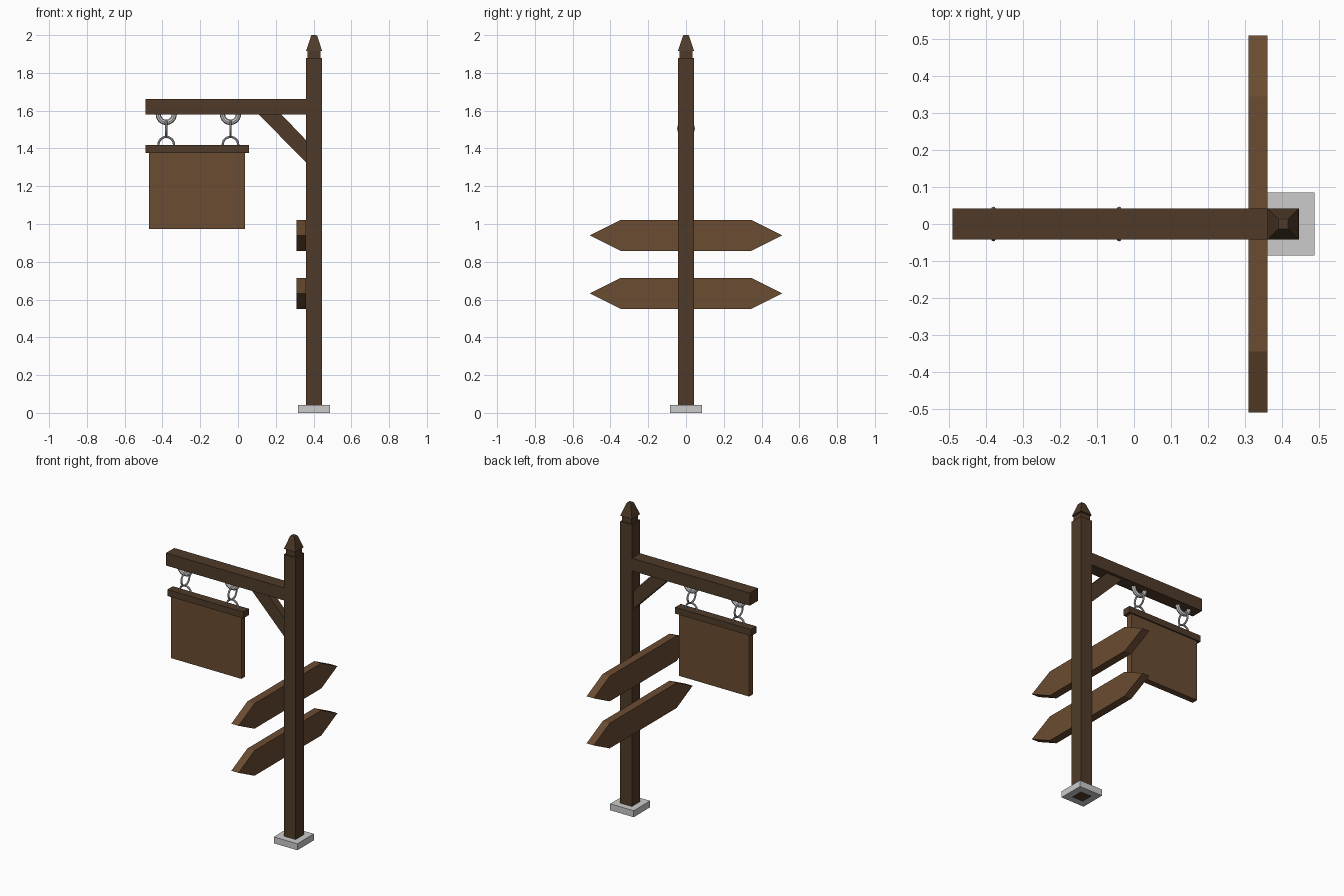
import bpy, bmesh
from math import pi
from mathutils import Vector

if "Cube" in bpy.data.objects:
    bpy.data.objects.remove(bpy.data.objects["Cube"])


def material(name, rgb):
    m = bpy.data.materials.new(name)
    m.diffuse_color = (*rgb, 1)
    m.use_nodes = True
    m.node_tree.nodes["Principled BSDF"].inputs["Base Color"].default_value = m.diffuse_color
    return m


DARK = material("dark_wood", (0.08, 0.044, 0.022))
LIGHT = material("light_wood", (0.145, 0.072, 0.031))
PX = 0.403  # post centre


def finish(name, bm, mat):
    bmesh.ops.recalc_face_normals(bm, faces=bm.faces)
    me = bpy.data.meshes.new(name)
    bm.to_mesh(me)
    bm.free()
    ob = bpy.data.objects.new(name, me)
    bpy.context.collection.objects.link(ob)
    if mat:
        me.materials.append(mat)
    return ob


def prism(name, points, direction, mat):
    """Extrude a closed planar outline along a direction."""
    bm = bmesh.new()
    face = bm.faces.new([bm.verts.new(p) for p in points])
    ext = bmesh.ops.extrude_face_region(bm, geom=[face], use_keep_orig=True)
    moved = [v for v in ext["geom"] if isinstance(v, bmesh.types.BMVert)]
    bmesh.ops.translate(bm, verts=moved, vec=Vector(direction))
    return finish(name, bm, mat)


def box(name, x0, x1, hy, z0, z1, mat):
    pts = [(x0, -hy, z0), (x1, -hy, z0), (x1, -hy, z1), (x0, -hy, z1)]
    return prism(name, pts, (0, 2 * hy, 0), mat)


def square_loft(name, profile, mat, closed=False):
    """Sweep (half width, z) points round the post as square rings."""
    bm = bmesh.new()
    rings = [[bm.verts.new((PX + sx * h, sy * h, z))
              for sx, sy in ((-1, -1), (1, -1), (1, 1), (-1, 1))] for h, z in profile]
    pairs = list(zip(rings, rings[1:]))
    if closed:
        pairs.append((rings[-1], rings[0]))
    else:
        bm.faces.new(rings[0])
        bm.faces.new(rings[-1])
    for a, b in pairs:
        for i in range(4):
            j = (i + 1) % 4
            bm.faces.new((a[i], a[j], b[j], b[i]))
    return finish(name, bm, mat)


def ring(name, x, z, major, minor, rotation):
    bpy.ops.mesh.primitive_torus_add(location=(x, 0, z), rotation=rotation, major_radius=major,
                                     minor_radius=minor, major_segments=24, minor_segments=8)
    bpy.context.object.name = name
    bpy.ops.object.shade_smooth_by_angle()


# Post with stone collar and pointed finial
square_loft("post", [(0.0425, 0), (0.0425, 1.88)], DARK)
square_loft("base_collar", [(0.0425, 0), (0.085, 0), (0.085, 0.042), (0.0425, 0.042)], None, True)
square_loft("finial", [(0.034, 1.88), (0.034, 1.915), (0.042, 1.917), (0.017, 1.994), (0.013, 2.0)], DARK)

# Cross arm and diagonal brace
box("cross_arm", -0.49, 0.361, 0.0425, 1.58, 1.662, DARK)
prism("brace", [(0.11, -0.025, 1.58), (0.23, -0.025, 1.58), (0.361, -0.025, 1.443), (0.361, -0.025, 1.325)],
      (0, 0.05, 0), DARK)

# Hanging sign
box("sign_board", -0.47, 0.038, 0.02, 0.973, 1.376, LIGHT)
box("sign_rail", -0.49, 0.058, 0.028, 1.376, 1.418, DARK)

# Chain rings holding the sign
for side, x in (("left", -0.38), ("right", -0.04)):
    ring("arm_ring_" + side, x, 1.58, 0.042, 0.014, (pi / 2, 0, 0))
    ring("link_ring_" + side, x, 1.505, 0.041, 0.006, (0, pi / 2, 0))
    ring("sign_ring_" + side, x, 1.42, 0.041, 0.006, (pi / 2, 0, 0))

# Double-ended direction boards
for name, z in (("upper", 0.94), ("lower", 0.633)):
    outline = [(-0.51, 0), (-0.345, -0.082), (0.345, -0.082), (0.51, 0), (0.345, 0.082), (-0.345, 0.082)]
    prism("direction_board_" + name, [(0.309, y, z + dz) for y, dz in outline], (0.0515, 0, 0), LIGHT)
